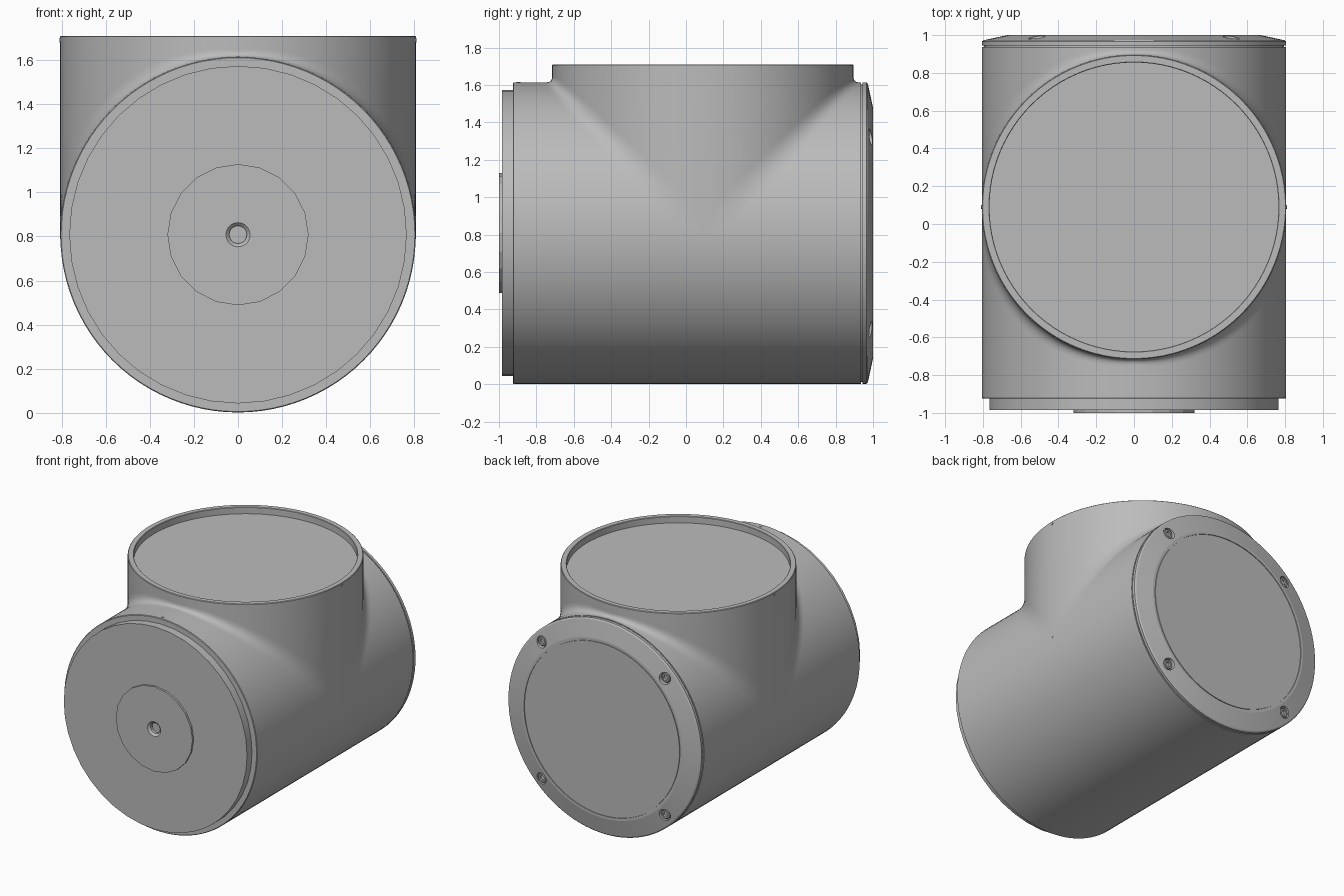
import bpy, bmesh, math
from mathutils import Vector

cube = bpy.data.objects.get("Cube")
if cube:
    bpy.data.objects.remove(cube, do_unlink=True)

R = 0.806        # radius of both pipes
CZ = 0.808       # height of the horizontal axis
NY = 0.09        # y of the vertical axis

grey = bpy.data.materials.new("plain_grey")
grey.use_nodes = True
grey.diffuse_color = (0.5, 0.5, 0.5, 1)
grey.node_tree.nodes["Principled BSDF"].inputs["Base Color"].default_value = (0.5, 0.5, 0.5, 1)


def finish(bm, name, angle=10):
    mesh = bpy.data.meshes.new(name)
    bm.to_mesh(mesh)
    bm.free()
    mesh.materials.append(grey)
    obj = bpy.data.objects.new(name, mesh)
    bpy.context.collection.objects.link(obj)
    smooth(obj, angle)
    return obj


def smooth(obj, angle):
    bpy.ops.object.select_all(action='DESELECT')
    obj.select_set(True)
    bpy.context.view_layer.objects.active = obj
    bpy.ops.object.shade_smooth_by_angle(angle=math.radians(angle))


def lathe(name, profile, axis, origin, sides=96, reshape=None):
    """Spin (radius, height) points about the y or z axis; radius 0 makes a pole."""
    bm = bmesh.new()
    rings = []
    for r, h in profile:
        ring = []
        for i in range(1 if r == 0 else sides):
            t = math.tau * i / sides
            a, b = r * math.cos(t), r * math.sin(t)
            p = Vector((a, h, b)) if axis == 'y' else Vector((a, b, h))
            ring.append(bm.verts.new(p + Vector(origin)))
        rings.append(ring)
    for lo, hi in zip(rings, rings[1:]):
        for i in range(sides):
            j = (i + 1) % sides
            if len(lo) == 1:
                bm.faces.new((lo[0], hi[i], hi[j]))
            elif len(hi) == 1:
                bm.faces.new((lo[i], lo[j], hi[0]))
            else:
                bm.faces.new((lo[i], lo[j], hi[j], hi[i]))
    if reshape:
        reshape(rings)
    bmesh.ops.recalc_face_normals(bm, faces=bm.faces)
    return finish(bm, name)


# Horizontal main pipe
axis_y = (0, 0, CZ)
lathe("main_body", [(0, -0.925), (R - 0.004, -0.925), (R, -0.921), (R, 0.936),
                    (0.795, 0.936), (0.795, 0.95), (0, 0.95)], 'y', axis_y)

# Front plug and centre hub with a drilled hole
lathe("front_plug", [(0, -0.91), (0.765, -0.91), (0.765, -0.985), (0.1, -0.985),
                     (0.1, -0.95), (0, -0.95)], 'y', axis_y, 40)
lathe("front_hub", [(0, -0.955), (0.32, -0.955), (0.32, -1.0), (0.055, -1.0),
                    (0.04, -0.985), (0.04, -0.965), (0, -0.965)], 'y', axis_y, 20)

# Rear cover with a shallow conical edge and a fine groove round the centre disc
cap = lathe("rear_cover", [(0, 0.945), (R, 0.945), (R, 0.966), (R - 0.01, 0.973),
                           (0.67, 1.0), (0.652, 1.0), (0.652, 0.994), (0.646, 0.994),
                           (0.646, 1.0), (0, 1.0)], 'y', axis_y)

# Four screws sunk into the rear cover
for k, (sx, sz) in enumerate([(1, 1), (-1, 1), (-1, -1), (1, -1)], 1):
    at = (0.515 * sx, 0, CZ + 0.515 * sz)
    cutter = lathe("screw_cutter", [(0, 0.96), (0.043, 0.96), (0.043, 1.02), (0, 1.02)],
                   'y', at, 20)
    cutter.hide_render = True
    cut = cap.modifiers.new("screw_hole", 'BOOLEAN')
    cut.operation, cut.solver, cut.object = 'DIFFERENCE', 'EXACT', cutter
    bpy.context.view_layer.objects.active = cap
    bpy.ops.object.modifier_apply(modifier=cut.name)
    bpy.data.objects.remove(cutter, do_unlink=True)
    lathe(f"cover_screw_{k}", [(0, 0.955), (0.034, 0.955), (0.034, 0.978), (0.03, 0.981),
                               (0.019, 0.981), (0.019, 0.965), (0, 0.965)], 'y', at, 18)
smooth(cap, 10)


# Vertical neck: its lower edge follows the saddle where the pipes meet
def saddle(rings):
    for v in rings[1]:
        v.co.z = CZ + abs(v.co.y - NY) - 0.02


lathe("top_neck", [(0, CZ - 0.05), (R, CZ), (R, 1.706), (R - 0.004, 1.71), (0.768, 1.71),
                   (0.765, 1.707), (0.765, 1.66), (0, 1.66)], 'z', (0, NY, 0), 96, saddle)

# Blended corner between the pipes, front and rear
for side, name in ((-1, "front_fillet"), (1, "rear_fillet")):
    bm = bmesh.new()
    rows, steps = 64, 10
    grid = []
    for i in range(rows + 1):
        a = math.pi * i / rows
        x, d = R * math.cos(a), R * math.sin(a)
        w = min(0.03 + 0.07 * abs(math.cos(a)), 0.02 + d)
        row = []
        for j in range(steps + 1):
            t = j / steps
            row.append(bm.verts.new((x, NY + side * (d + w * (1 - t) ** 2), CZ + d + w * t * t)))
        grid.append(row)
    for r0, r1 in zip(grid, grid[1:]):
        for j in range(steps):
            f = bm.faces.new((r0[j], r1[j], r1[j + 1], r0[j + 1]))
            f.normal_update()
            if f.normal.dot(Vector((f.calc_center_median().x, side, 1))) < 0:
                f.normal_flip()
    finish(bm, name, 35)

# Tiny index pips on the neck and on the pipe's front edge
lathe("body_pip", [(0, -0.01), (0.01, -0.01), (0.01, 0.003), (0, 0.003)],
      'z', (0, -0.895, CZ + R), 12)
for s in (-1, 1):
    pip = lathe("neck_pip", [(0, -0.01), (0.01, -0.01), (0.01, 0.003), (0, 0.003)],
                'z', (0, 0, 0), 12)
    pip.rotation_euler = (0, s * math.pi / 2, 0)
    pip.location = (s * R, NY, 1.69)
